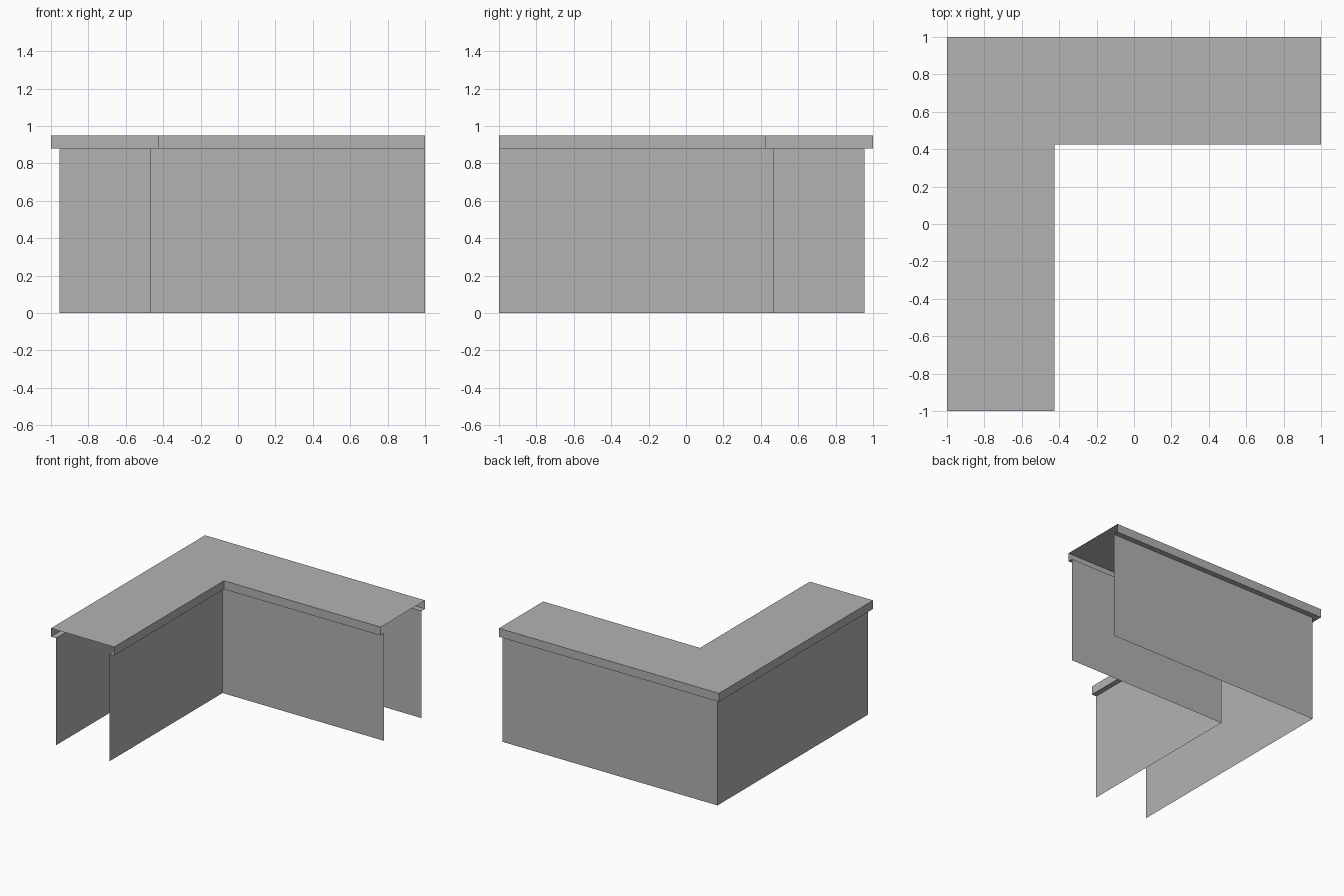
import bpy
import bmesh

cube = bpy.data.objects.get("Cube")
if cube:
    bpy.data.objects.remove(cube, do_unlink=True)

# Plain grey material
grey = bpy.data.materials.new("plain_grey")
grey.use_nodes = True
colour = (0.448, 0.448, 0.448, 1)
grey.diffuse_color = colour
grey.node_tree.nodes["Principled BSDF"].inputs["Base Color"].default_value = colour

# Open cross-section (offset, height): outer wall, lip, flat top, lip, inner wall
OUTER_WALL, INNER_WALL = -0.955, -0.467
OUTER_EDGE, INNER_EDGE = -1.0, -0.425
LIP, TOP = 0.88, 0.95
profile = [
    (OUTER_WALL, 0), (OUTER_WALL, LIP), (OUTER_EDGE, LIP), (OUTER_EDGE, TOP),
    (INNER_EDGE, TOP), (INNER_EDGE, LIP), (INNER_WALL, LIP), (INNER_WALL, 0),
]

# Sweep the section along the L with a mitred corner; the ends stay open
bm = bmesh.new()
rows = [[bm.verts.new(p) for p in ((u, -1, z), (u, -u, z), (1, -u, z))]
        for u, z in profile]
for a, b in zip(rows, rows[1:]):
    for i in range(2):
        bm.faces.new((a[i], b[i], b[i + 1], a[i + 1]))

mesh = bpy.data.meshes.new("corner_counter")
bm.to_mesh(mesh)
bm.free()
mesh.materials.append(grey)
counter = bpy.data.objects.new("corner_counter", mesh)
bpy.context.collection.objects.link(counter)
